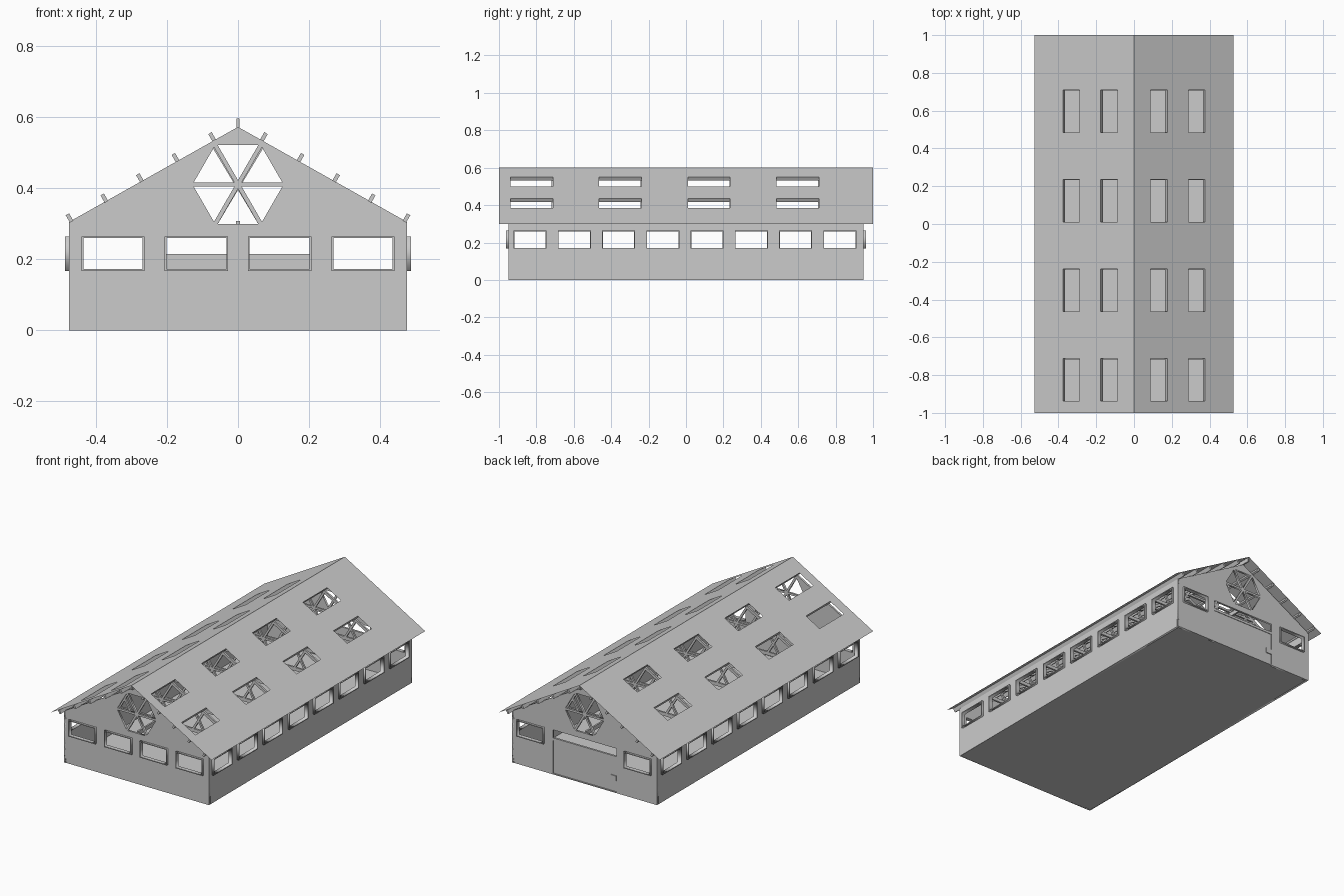
import bpy, math
from mathutils import Matrix, Vector

if "Cube" in bpy.data.objects:
    bpy.data.objects.remove(bpy.data.objects["Cube"])

HX, HY, EAVE, PEAK = 0.475, 0.95, 0.305, 0.572   # wall half sizes and heights
RX, RZ = 0.527, 0.60                             # roof half width and ridge height
SLOPE = math.atan2(RZ - 0.30, RX)
C, S = math.cos(SLOPE), math.sin(SLOPE)
T = 0.006                                        # half wall thickness
BAY = 2 * HY / 8


def frame(o, x, y, z):
    """Placement matrix from an origin and three axes."""
    m = Matrix((x, y, z)).transposed().to_4x4()
    m.translation = Vector(o)
    return m


def panel(name, loops, half, mat):
    """Flat panel from an outline plus hole loops, extruded both ways."""
    cu = bpy.data.curves.new(name, 'CURVE')
    cu.dimensions, cu.fill_mode, cu.extrude = '2D', 'BOTH', half
    for loop in loops:
        sp = cu.splines.new('POLY')
        sp.points.add(len(loop) - 1)
        for p, (u, v) in zip(sp.points, loop):
            p.co = (u, v, 0, 1)
        sp.use_cyclic_u = True
    tmp = bpy.data.objects.new(name + "_outline", cu)
    bpy.context.collection.objects.link(tmp)
    me = bpy.data.meshes.new_from_object(
        tmp.evaluated_get(bpy.context.evaluated_depsgraph_get()))
    bpy.data.objects.remove(tmp)
    me.transform(mat)
    if mat.determinant() < 0:
        me.flip_normals()
    ob = bpy.data.objects.new(name, me)
    bpy.context.collection.objects.link(ob)
    return ob


def rect(u0, u1, v0, v1):
    return [(u0, v0), (u1, v0), (u1, v1), (u0, v1)]


def box(name, c, size, tilt=0):
    bpy.ops.mesh.primitive_cube_add(size=1, location=c, rotation=(0, tilt, 0))
    ob = bpy.context.object
    ob.name, ob.scale = name, size
    return ob


def beam(name, a, b, y, w=0.012):
    """Straight timber between two x,z points at depth y."""
    dx, dz = b[0] - a[0], b[1] - a[1]
    box(name, ((a[0] + b[0]) / 2, y, (a[1] + b[1]) / 2),
        (math.hypot(dx, dz), 0.011, w), -math.atan2(dz, dx))


def window(name, r, mat):
    """Thin lining around a window hole, standing proud of the wall."""
    (u0, v0), (u1, v1) = r[0], r[2]
    t = 0.005
    panel(name, [r, rect(u0 + t, u1 - t, v0 + t, v1 - t)], 0.012, mat)


# Hexagonal gable light: six triangular holes leaving spoke bars
W, R, HZ = 0.012, 0.128, 0.41
hexagon = []
for k in range(6):
    d0, d1 = (Vector((math.cos(a), math.sin(a)))
              for a in (k * math.pi / 3, (k + 1) * math.pi / 3))
    along = (d1 - d0).normalized() * (W / 2 / math.sin(math.pi / 3))
    pts = ((d0 + d1).normalized() * W, d0 * R + along, d1 * R - along)
    hexagon.append([(p.x, p.y + HZ) for p in pts])

X, Y, Z = Vector((1, 0, 0)), Vector((0, 1, 0)), Vector((0, 0, 1))
WZ = (0.167, 0.264)
outer = [rect(-0.44, -0.263, *WZ), rect(0.263, 0.44, *WZ)]
inner = [rect(-0.206, -0.028, *WZ), rect(0.028, 0.206, *WZ)]
roofline = [(HX, 0), (HX, EAVE), (0, PEAK), (-HX, EAVE), (-HX, 0)]

# Gable walls, the back one with a wide doorway
panel("front_gable", [roofline] + outer + inner + hexagon, T,
      frame((0, -HY + T, 0), X, Z, -Y))
DW, DT = 0.208, 0.264
panel("back_gable", [roofline + [(-DW, 0), (-DW, DT), (DW, DT), (DW, 0)]] + outer + hexagon,
      T, frame((0, HY - T, 0), X, Z, -Y))
for r in outer + inner:
    window("front_window_frame", r, frame((0, -HY, 0), X, Z, -Y))
for r in outer:
    window("back_window_frame", r, frame((0, HY, 0), X, Z, -Y))

# Side walls with eight windows each
side = [rect(-0.922 + i * BAY * 0.996, -0.745 + i * BAY * 0.996, *WZ) for i in range(8)]
for s in (-1, 1):
    panel("side_wall", [rect(-HY, HY, 0, EAVE)] + side, T,
          frame((s * (HX - T), 0, 0), Y, Z, X))
    for r in side:
        window("side_window_frame", r, frame((s * HX, 0, 0), Y, Z, X))

# Floor and sliding door
box("floor", (0, 0, 0.003), (2 * HX, 2 * HY, 0.006))
box("door", (0, HY - 0.009, 0.10), (2 * DW, 0.008, 0.20))
box("door_top_rail", (0, HY - 0.008, 0.2075), (2 * DW, 0.012, 0.015))
box("door_latch", (-0.188, HY - 0.004, 0.085), (0.036, 0.008, 0.03))

# Roof sheets with skylights, and the purlins below them
lights = [rect(a / C, b / C, y - 0.113, y + 0.113)
          for a, b in ((0.087, 0.178), (0.288, 0.379))
          for y in (-0.825, -0.351, 0.123, 0.597)]
for s in (-1, 1):
    panel("roof_sheet", [rect(0, RX / C, -1, 1)] + lights, 0,
          frame((0, 0, RZ), (s * C, 0, -S), Y, (s * S, 0, C)))
    for x in (0.079, 0.182, 0.282, 0.382, 0.480):
        z = RZ - x * math.tan(SLOPE)
        box("purlin", (s * (x - 0.0125 * S), 0, z - 0.0125 * C),
            (0.011, 1.99, 0.024), s * SLOPE)
box("ridge_beam", (0, 0, 0.583), (0.009, 1.99, 0.024))
box("tie_runner", (0, 0, 0.296), (0.010, 1.88, 0.024))

# Roof trusses between the bays
for i in range(1, 8):
    y = -HY + i * BAY
    beam("truss_tie", (-0.465, 0.284), (0.465, 0.284), y, 0.02)
    beam("truss_collar", (-0.275, HZ), (0.275, HZ), y)
    for s in (-1, 1):
        beam("truss_rafter", (s * 0.467, 0.298), (0, 0.561), y, 0.016)
        beam("truss_cross", (-s * 0.073, 0.284), (s * 0.073, 0.528), y)
        beam("truss_web", (s * 0.178, 0.462), (s * 0.28, 0.286), y)
        beam("truss_web", (s * 0.275, 0.405), (s * 0.203, 0.286), y)
        beam("truss_web", (s * 0.375, 0.35), (s * 0.337, 0.286), y)
